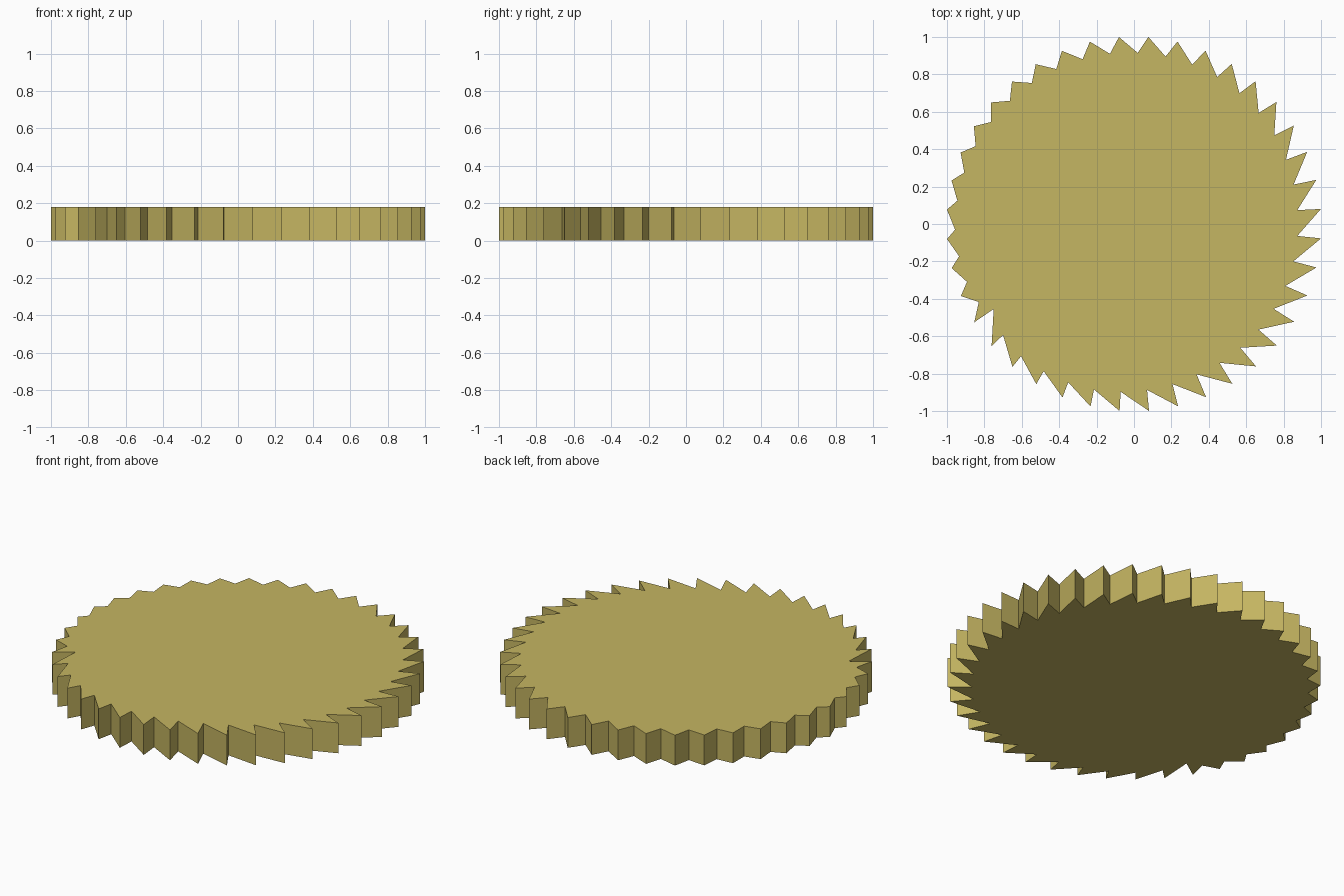
import bpy, bmesh, math

if "Cube" in bpy.data.objects:
    bpy.data.objects.remove(bpy.data.objects["Cube"])

TEETH, STEP, TIP_R, HEIGHT = 40, 9.0, 1.0029, 0.18

# Notch drift around the rim: (tooth index, angle offset in degrees, radius)
KEYS = [(27, .3, .929), (28, -1.1, .945), (30, -1.8, .957), (34, -.5, .939),
        (40, 1.25, .915), (43, 2.5, .903), (47, 4.1, .882), (49, 4.15, .876),
        (57, 4.4, .871), (59, 4.5, .89), (61, 4.6, .91), (64, 4.5, .93),
        (65, 4.7, .918), (66, 4.8, .877)]


def notch(k):
    for a, b in zip(KEYS, KEYS[1:]):
        if a[0] <= k <= b[0]:
            t = (k - a[0]) / (b[0] - a[0])
            return [a[i] + (b[i] - a[i]) * t for i in (1, 2)]


def polar(deg, r):
    # clockwise from +y
    a = math.radians(deg)
    return (r * math.sin(a), r * math.cos(a), 0)


# Saw-tooth outline: one notch and one tip per tooth
outline = []
for k in range(27, 27 + TEETH):
    offset, radius = notch(k)
    outline.append(polar(k * STEP + offset, radius))
    outline.append(polar(k * STEP + 4.5 - 0.1, TIP_R))

# Extrude the outline into a flat disc
bm = bmesh.new()
base = bm.faces.new([bm.verts.new(p) for p in outline])
ext = bmesh.ops.extrude_face_region(bm, geom=[base], use_keep_orig=True)
for v in ext["geom"]:
    if isinstance(v, bmesh.types.BMVert):
        v.co.z = HEIGHT
bmesh.ops.recalc_face_normals(bm, faces=bm.faces)
bmesh.ops.triangulate(bm, faces=[f for f in bm.faces if len(f.verts) > 4])

mesh = bpy.data.meshes.new("toothed_disc")
bm.to_mesh(mesh)
bm.free()

brass = bpy.data.materials.new("dull brass")
brass.diffuse_color = (0.56, 0.465, 0.122, 1)
brass.use_nodes = True
brass.node_tree.nodes["Principled BSDF"].inputs["Base Color"].default_value = brass.diffuse_color
mesh.materials.append(brass)
disc = bpy.data.objects.new("toothed_disc", mesh)
bpy.context.collection.objects.link(disc)
